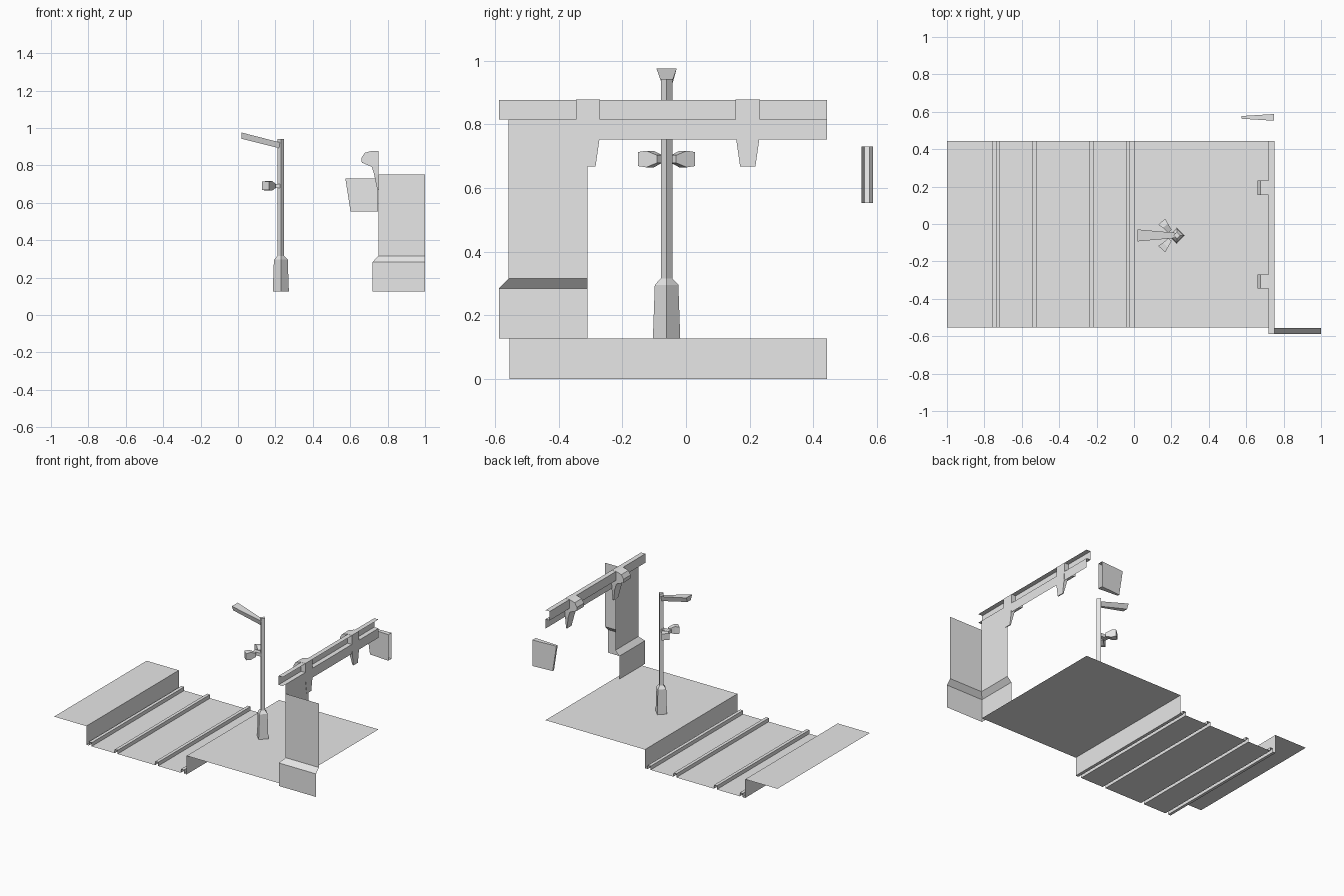
import bpy
import bmesh
from mathutils import Vector

cube = bpy.data.objects.get("Cube")
if cube:
    bpy.data.objects.remove(cube, do_unlink=True)

grey = bpy.data.materials.new("plain_grey")
grey.use_nodes = True
grey.diffuse_color = (0.8, 0.8, 0.8, 1)
grey.node_tree.nodes["Principled BSDF"].inputs["Base Color"].default_value = (0.8, 0.8, 0.8, 1)


def loft(name, rings, closed=True, caps=(False, False)):
    """Skin a run of matching rings, with optional end caps."""
    bm = bmesh.new()
    rows = [[bm.verts.new(p) for p in ring] for ring in rings]
    count = len(rows[0])
    for a, b in zip(rows, rows[1:]):
        for i in range(count if closed else count - 1):
            j = (i + 1) % count
            bm.faces.new((a[i], a[j], b[j], b[i]))
    if caps[0]:
        bm.faces.new(rows[0][::-1])
    if caps[1]:
        bm.faces.new(rows[-1])
    if closed:
        bmesh.ops.recalc_face_normals(bm, faces=bm.faces)
    mesh = bpy.data.meshes.new(name)
    bm.to_mesh(mesh)
    bm.free()
    mesh.materials.append(grey)
    obj = bpy.data.objects.new(name, mesh)
    bpy.context.collection.objects.link(obj)
    return obj


def extrude(name, profile, y0, y1, closed=False, caps=(False, False)):
    """Extrude an x-z profile along y."""
    return loft(name, [[(x, y, z) for x, z in profile] for y in (y0, y1)], closed, caps)


def box_ring(x, y, z0, z1, half_low, half_high):
    """Four-sided ring facing along x."""
    return [(x, y - half_low, z0), (x, y + half_low, z0),
            (x, y + half_high, z1), (x, y - half_high, z1)]


# Ground sheet: two platforms with a sunken bed and four raised rails
FRONT, BACK, DECK, RAIL = -0.554, 0.443, 0.127, 0.025
ground = [(-1, DECK), (-0.757, DECK), (-0.757, 0)]
for left in (-0.738, -0.543, -0.237, -0.043):
    right = left + 0.022
    ground += [(left, 0), (left, RAIL), (right, RAIL), (right, 0)]
ground += [(0, 0), (0, DECK), (0.75, DECK)]
extrude("ground_and_rails", ground, FRONT, BACK)

# Corner pillar: open L-shaped wall with a stepped plinth
levels = [(0.72, -0.588, DECK), (0.72, -0.588, 0.284), (0.75, -0.557, 0.316), (0.75, -0.557, 0.752)]
loft("corner_pillar", [[(x, -0.309, z), (x, y, z), (1, y, z)] for x, y, z in levels], closed=False)

# Overhead beam: lower board and projecting cornice
extrude("beam_board", [(0.75, 0.752), (0.75, 0.816)], -0.557, BACK)
extrude("beam_cornice", [(0.75, 0.816), (0.718, 0.816), (0.718, 0.877), (0.75, 0.877)], -0.588, BACK)

# Brackets: rounded head and tapering foot
head = [(0.75, 0.878), (0.715, 0.878), (0.677, 0.867), (0.66, 0.84), (0.662, 0.815), (0.71, 0.795), (0.75, 0.795)]
for side, y in (("front", -0.308), ("rear", 0.194)):
    extrude(side + "_bracket_head", head, y - 0.038, y + 0.038, True, (True, True))
    foot = []
    for x, z, half in ((0.712, 0.8, 0.038), (0.728, 0.752, 0.036), (0.745, 0.668, 0.024)):
        foot.append([(x, y - half, z), (x, y + half, z), (0.752, y + half, z), (0.752, y - half, z)])
    loft(side + "_bracket_foot", foot, caps=(False, True))

# Hanging sign: wedge with its wide end open
SIGN_Y = 0.57
loft("hanging_sign", [
    [(0.574, SIGN_Y - 0.007, 0.73), (0.574, SIGN_Y + 0.007, 0.73),
     (0.602, SIGN_Y + 0.007, 0.553), (0.602, SIGN_Y - 0.007, 0.553)],
    [(0.748, SIGN_Y - 0.018, 0.73), (0.748, SIGN_Y + 0.018, 0.73),
     (0.748, SIGN_Y + 0.018, 0.553), (0.748, SIGN_Y - 0.018, 0.553)]], caps=(True, False))

# Lamp post: diamond section with a tapered base
PX, PY = 0.229, -0.061


def diamond(r, z):
    return [(PX + r, PY, z), (PX, PY + r, z), (PX - r, PY, z), (PX, PY - r, z)]


loft("lamp_post", [diamond(r, z) for r, z in
                   ((0.043, DECK), (0.037, 0.296), (0.018, 0.316), (0.018, 0.942))], caps=(False, True))

# Lamp arm: flares out towards the free end
loft("lamp_arm", [box_ring(PX, PY, 0.89, 0.922, 0.008, 0.013),
                  box_ring(0.019, PY, 0.943, 0.976, 0.018, 0.032)], caps=(True, True))

# Loudspeakers: mount bar and two mirrored horns
loft("speaker_mount", [box_ring(PX, PY, 0.68, 0.702, 0.012, 0.012),
                       box_ring(0.165, PY, 0.68, 0.702, 0.016, 0.016)], caps=(True, True))
for side, sign in (("front", -1), ("rear", 1)):
    across = Vector((0.74, 0.67 * sign, 0))
    horn = []
    for cx, dy, half, tall in ((0.192, 0.022, 0.012, 0.012), (0.168, 0.052, 0.018, 0.026),
                               (0.148, 0.073, 0.025, 0.022)):
        c = Vector((cx, PY + sign * dy, 0.691))
        up = Vector((0, 0, tall))
        horn.append([c - across * half - up, c + across * half - up,
                     c + across * half + up, c - across * half + up])
    loft(side + "_speaker_horn", horn, caps=(True, True))
